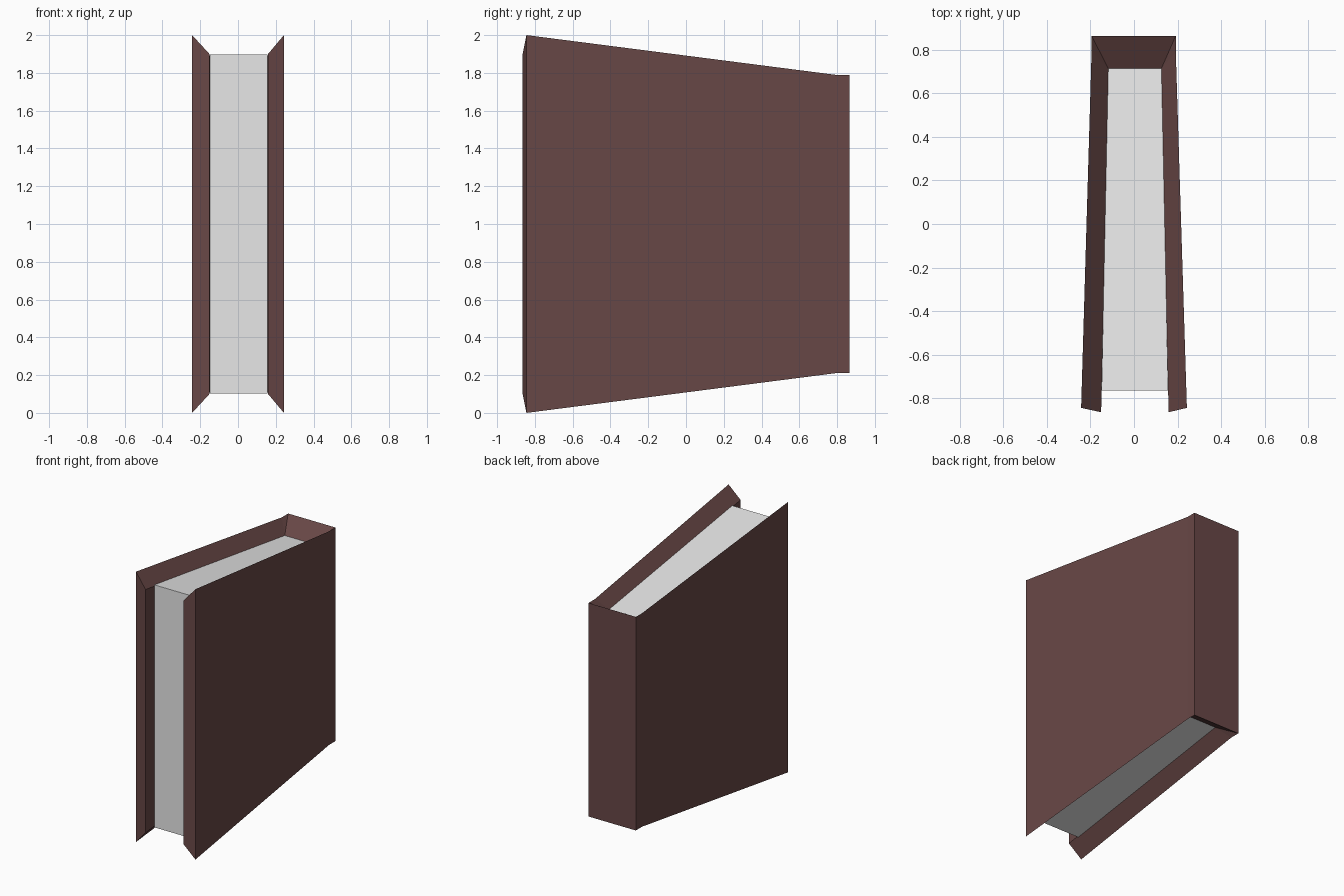
import bpy

if "Cube" in bpy.data.objects:
    bpy.data.objects.remove(bpy.data.objects["Cube"])


def material(name, rgb):
    m = bpy.data.materials.new(name)
    m.diffuse_color = (*rgb, 1)
    m.use_nodes = True
    m.node_tree.nodes["Principled BSDF"].inputs["Base Color"].default_value = m.diffuse_color
    return m


def prism(name, top, top_faces, mat):
    """Closed solid from a top outline; the underside mirrors it about z = 1."""
    n = len(top)
    verts = top + [(x, y, 2 - z) for x, y, z in top]
    faces = [f[::-1] for f in top_faces]
    faces += [tuple(i + n for i in f) for f in top_faces]
    faces += [(i, (i + 1) % n, (i + 1) % n + n, i + n) for i in range(n)]
    mesh = bpy.data.meshes.new(name)
    mesh.from_pydata(verts, [], faces)
    mesh.materials.append(mat)
    mesh.update()
    obj = bpy.data.objects.new(name, mesh)
    bpy.context.collection.objects.link(obj)
    return obj


leather = material("brown leather", (0.138, 0.063, 0.061))
paper = material("pale paper", (0.8, 0.8, 0.8))

# Cover: two boards and a spine in one U, with bevelled rims sloping inward
outer = [(-0.243, -0.845, 2.0), (-0.195, 0.79, 1.79), (-0.195, 0.865, 1.79),
         (0.192, 0.865, 1.79), (0.192, 0.79, 1.79), (0.243, -0.845, 2.0)]
inner = [(0.159, -0.865, 1.9), (0.126, 0.715, 1.705),
         (-0.118, 0.715, 1.705), (-0.151, -0.865, 1.9)]
prism("cover", outer + inner,
      [(0, 1, 8, 9), (1, 2, 8), (2, 3, 7, 8), (3, 4, 7), (4, 5, 6, 7)], leather)

# Page block: fills the cover, set back from the front edge
pages = [(-0.149, -0.765, 1.897), (-0.118, 0.715, 1.705),
         (0.126, 0.715, 1.705), (0.157, -0.765, 1.897)]
prism("pages", pages, [(0, 1, 2, 3)], paper)
